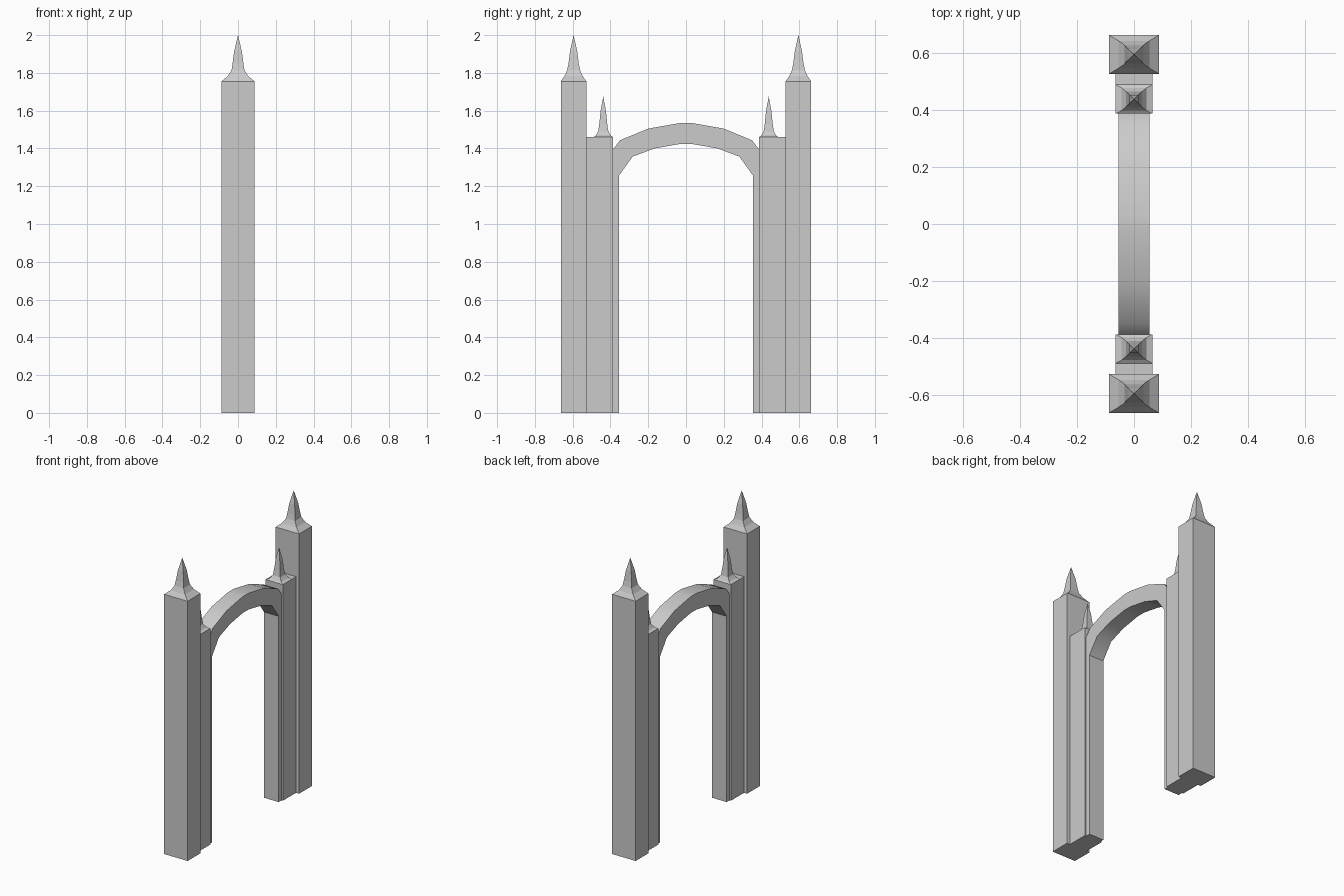
import bpy, bmesh

if "Cube" in bpy.data.objects:
    bpy.data.objects.remove(bpy.data.objects["Cube"])

def make_object(name, bm):
    bmesh.ops.recalc_face_normals(bm, faces=bm.faces)
    mesh = bpy.data.meshes.new(name)
    bm.to_mesh(mesh)
    bm.free()
    obj = bpy.data.objects.new(name, mesh)
    bpy.context.collection.objects.link(obj)
    return obj

def box(name, hx, y0, y1, z1):
    bm = bmesh.new()
    bmesh.ops.create_cube(bm, size=1)
    for v in bm.verts:
        v.co = (v.co.x * 2 * hx, (y0 + y1) / 2 + v.co.y * (y1 - y0), (v.co.z + 0.5) * z1)
    return make_object(name, bm)

def spire(name, cy, levels, tip):
    """Four-sided flared spire: levels are (half x, half y, z)."""
    bm = bmesh.new()
    rings = [[bm.verts.new((sx * hx, cy + sy * hy, z))
              for sx, sy in ((-1, -1), (1, -1), (1, 1), (-1, 1))]
             for hx, hy, z in levels]
    top = bm.verts.new((0, cy, tip))
    bm.faces.new(rings[0])
    for i in range(4):
        j = (i + 1) % 4
        for a, b in zip(rings, rings[1:]):
            bm.faces.new((a[i], a[j], b[j], b[i]))
        bm.faces.new((rings[-1][i], rings[-1][j], top))
    return make_object(name, bm)

# Tall outer towers and lower inner columns, each with a spire
tower_spire = [(0.088, 0.068, 1.755), (0.054, 0.048, 1.783),
               (0.034, 0.034, 1.815), (0.029, 0.027, 1.85), (0.02, 0.019, 1.915)]
column_spire = [(0.065, 0.051, 1.46), (0.044, 0.04, 1.468),
                (0.028, 0.027, 1.49), (0.022, 0.021, 1.53), (0.015, 0.014, 1.60)]
for side, s in (("front", -1), ("back", 1)):
    box(side + "_tower", 0.088, *sorted((s * 0.527, s * 0.663)), 1.755)
    spire(side + "_tower_spire", s * 0.595, tower_spire, 2.0)
    box(side + "_column", 0.065, *sorted((s * 0.387, s * 0.527)), 1.46)
    spire(side + "_column_spire", s * 0.438, column_spire, 1.675)

# Arch with slim piers: half outlines (y, z), mirrored and extruded across x
outer = [(0.39, 0), (0.39, 1.39), (0.35, 1.443), (0.2, 1.505), (0.03, 1.535)]
inner = [(0.356, 0), (0.356, 1.255), (0.282, 1.357), (0.167, 1.4), (0.03, 1.424)]
outer += [(-y, z) for y, z in reversed(outer)]
inner += [(-y, z) for y, z in reversed(inner)]
bm = bmesh.new()
sections = [[bm.verts.new((x, y, z)) for x, (y, z) in
             ((-0.055, o), (0.055, o), (0.055, i), (-0.055, i))]
            for o, i in zip(outer, inner)]
for a, b in zip(sections, sections[1:]):
    for k in range(4):
        bm.faces.new((a[k], a[(k + 1) % 4], b[(k + 1) % 4], b[k]))
bm.faces.new(sections[0])
bm.faces.new(sections[-1])
arch = make_object("arch", bm)

# Soft shading along the curve of the arch, sharp edges elsewhere
bpy.context.view_layer.objects.active = arch
arch.select_set(True)
bpy.ops.object.shade_smooth_by_angle(angle=0.6)
